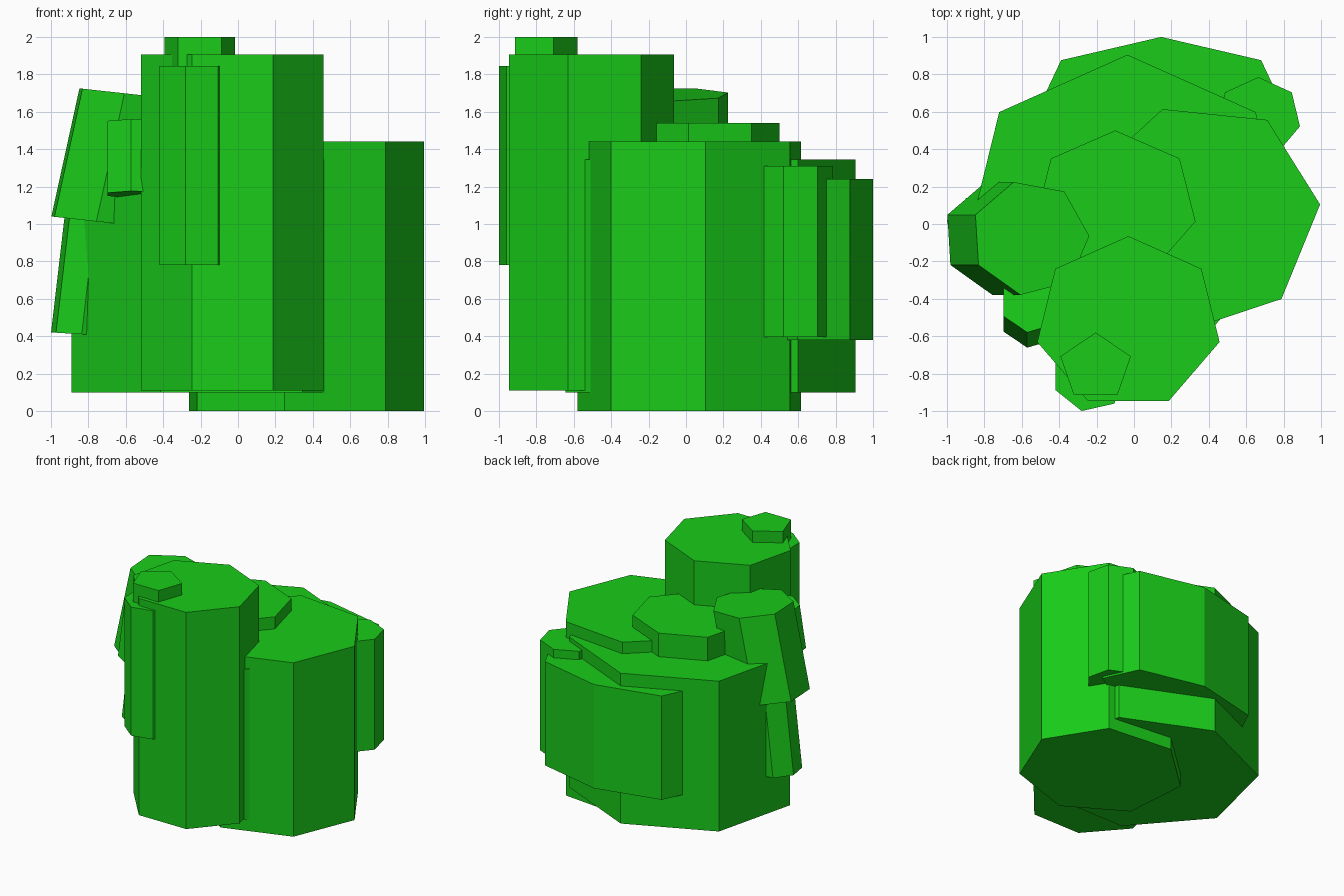
import bpy
import bmesh
from math import sin, cos, tau, radians

if "Cube" in bpy.data.objects:
    bpy.data.objects.remove(bpy.data.objects["Cube"])

green = bpy.data.materials.new("leaf_green")
green.diffuse_color = (0.01, 0.6, 0.01, 1)
green.use_nodes = True
green.node_tree.nodes["Principled BSDF"].inputs["Base Color"].default_value = green.diffuse_color


def prism(name, x, y, rx, ry, bottom, top, turn=0, sides=7, lean=(0, 0), slope=(0, 0)):
    """Column with its first corner toward +y; lean shifts the top, slope tilts both caps."""
    t = radians(turn)
    bm = bmesh.new()
    rings = []
    for z, f in ((bottom, 0), (top, 1)):
        ring = []
        for k in range(sides):
            u, v = rx * sin(tau * k / sides), ry * cos(tau * k / sides)
            dx, dy = u * cos(t) - v * sin(t), u * sin(t) + v * cos(t)
            ring.append(bm.verts.new((x + dx + lean[0] * f, y + dy + lean[1] * f,
                                      z + slope[0] * dx + slope[1] * dy)))
        rings.append(ring)
        bm.faces.new(ring)
    low, high = rings
    for k in range(sides):
        n = (k + 1) % sides
        bm.faces.new((low[k], low[n], high[n], high[k]))
    bmesh.ops.recalc_face_normals(bm, faces=bm.faces)
    mesh = bpy.data.meshes.new(name)
    bm.to_mesh(mesh)
    bm.free()
    mesh.materials.append(green)
    obj = bpy.data.objects.new(name, mesh)
    bpy.context.collection.objects.link(obj)
    return obj


# Large upright clumps
prism("front_tall_clump", -0.03, -0.528, 0.50, 0.463, 0.11, 1.905)
prism("left_main_clump", -0.035, 0.09, 0.877, 0.815, 0.10, 1.345)
prism("right_main_clump", 0.345, 0.033, 0.656, 0.612, 0.0, 1.44, turn=18.3)
prism("back_clump", 0.145, 0.67, 0.684, 0.33, 0.38, 1.24)

# Small upright clumps
prism("back_right_clump", 0.665, 0.57, 0.228, 0.215, 0.395, 1.31)
prism("centre_clump", -0.10, 0.102, 0.44, 0.398, 0.6, 1.54)
prism("front_small_clump", -0.234, -0.80, 0.205, 0.205, 0.78, 1.845, turn=167)
prism("top_tuft", -0.205, -0.765, 0.198, 0.185, 1.3, 2.0, sides=5)

# Leaning clumps on the left side
prism("upper_left_leaning_clump", -0.705, -0.075, 0.308, 0.318, 1.008, 1.693,
      turn=67, lean=(0.15, 0), slope=(-0.11, 0))
prism("lower_left_leaning_clump", -0.826, -0.02, 0.174, 0.184, 0.41, 1.25,
      turn=127, lean=(0.098, 0), slope=(-0.06, 0))
prism("front_left_leaning_clump", -0.53, -0.487, 0.172, 0.189, 1.157, 1.542,
      turn=118, lean=(0, 0.082), slope=(0, -0.11))
